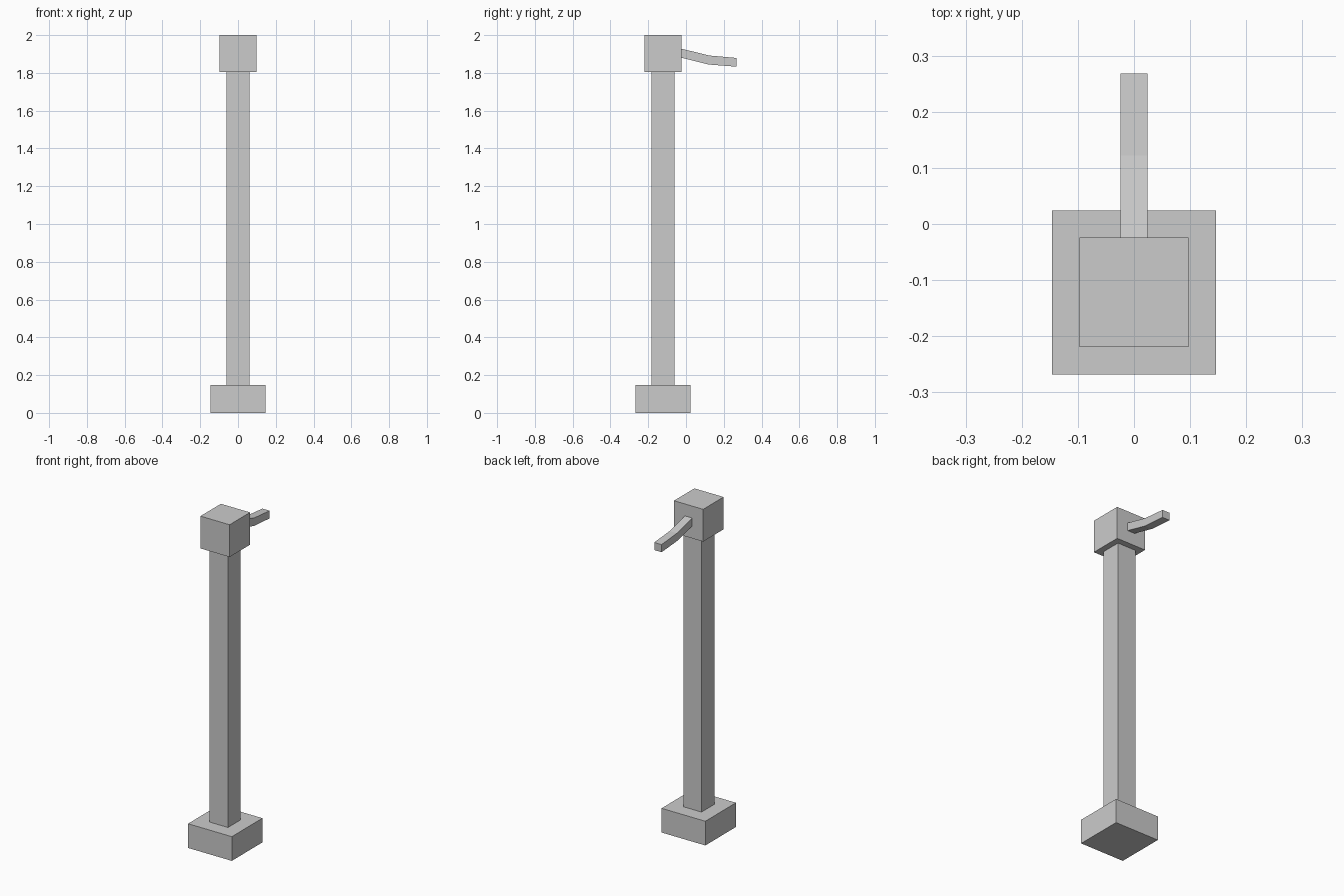
import bpy, bmesh

if "Cube" in bpy.data.objects:
    bpy.data.objects.remove(bpy.data.objects["Cube"])

U = 2 / 41          # modelling unit: the post is 41 units tall
POST_Y = -2.5 * U   # post axis sits forward of the origin


def make_object(name, bm):
    bmesh.ops.recalc_face_normals(bm, faces=bm.faces)
    mesh = bpy.data.meshes.new(name)
    bm.to_mesh(mesh)
    bm.free()
    obj = bpy.data.objects.new(name, mesh)
    bpy.context.collection.objects.link(obj)
    return obj


def square_block(name, width, z0, z1):
    bm = bmesh.new()
    bmesh.ops.create_cube(bm, size=1)
    bmesh.ops.scale(bm, vec=(width, width, z1 - z0), verts=bm.verts)
    bmesh.ops.translate(bm, vec=(0, POST_Y, (z0 + z1) / 2), verts=bm.verts)
    return make_object(name, bm)


# Foot, shaft and head stacked on one axis
square_block("base", 6 * U, 0, 3 * U)
square_block("shaft", 2.5 * U, 3 * U, 37 * U)
square_block("head", 4 * U, 37 * U, 41 * U)

# Bent arm: side profile in (y, z), extruded across x
profile = [(-0.024, 1.880), (0.122, 1.844), (0.268, 1.833),
           (0.268, 1.879), (0.122, 1.892), (-0.024, 1.928)]
half = U / 2
bm = bmesh.new()
left = [bm.verts.new((-half, y, z)) for y, z in profile]
right = [bm.verts.new((half, y, z)) for y, z in profile]
n = len(profile)
for i in range(n):
    j = (i + 1) % n
    bm.faces.new((left[i], left[j], right[j], right[i]))
# Side walls as one quad per segment
for side in (left, right):
    bm.faces.new((side[0], side[1], side[4], side[5]))
    bm.faces.new((side[1], side[2], side[3], side[4]))
make_object("arm", bm)
